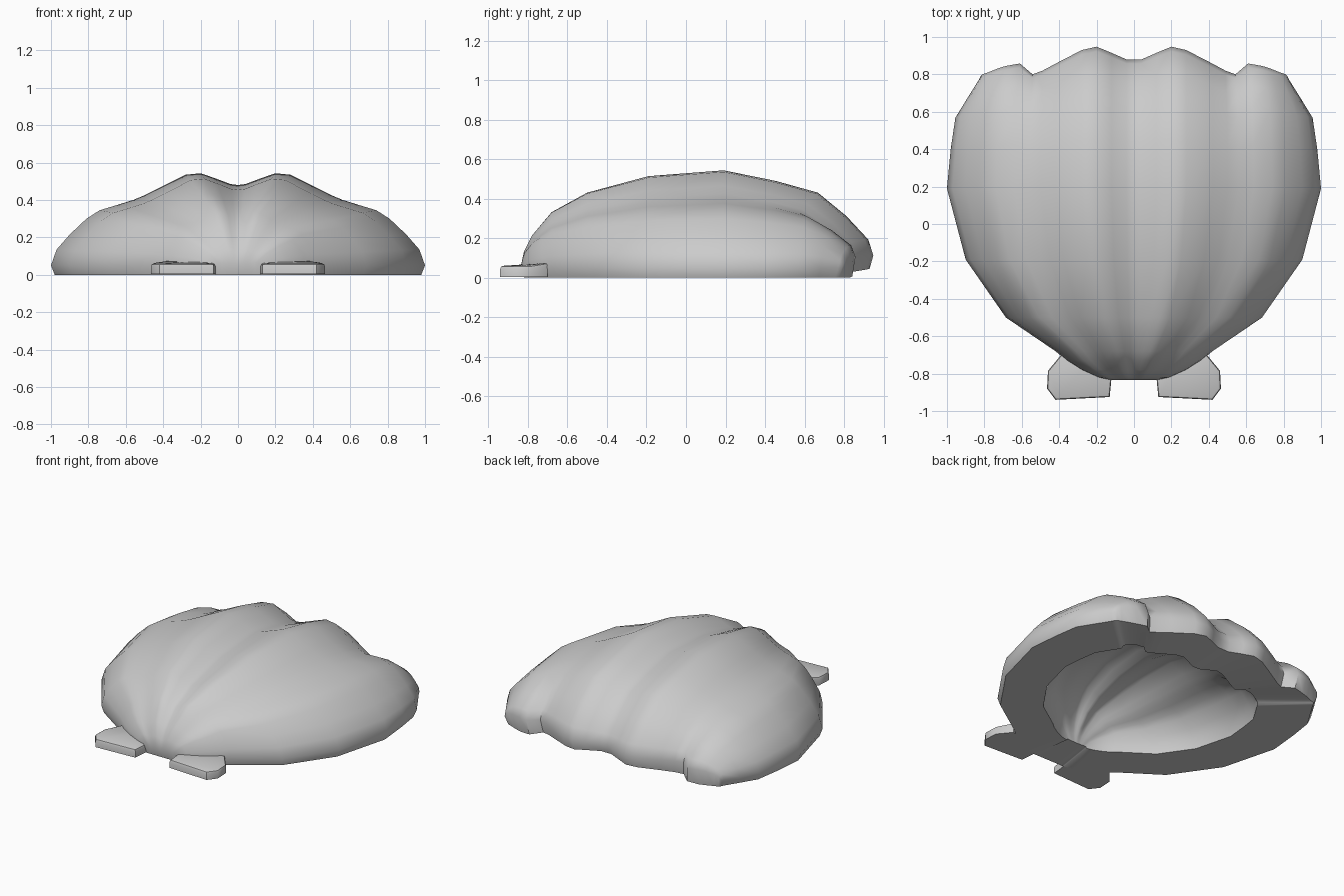
import bpy, bmesh, math

if "Cube" in bpy.data.objects:
    bpy.data.objects.remove(bpy.data.objects["Cube"])

# Half cross-section of the ribbed dome: (u, height at the widest row, y of the back edge)
HALF = [(0, .48, .88), (.04, .485, .88), (.12, .515, .915), (.2, .543, .948), (.28, .535, .93),
        (.42, .465, .86), (.5, .425, .82), (.56, .40, .80), (.64, .375, .858), (.74, .345, .845),
        (.81, .30, .83), (.9, .215, .81), (.97, .135, .80), (1, .05, .79)]
SECTION = [(-u, z, y) for u, z, y in HALF[:0:-1]] + HALF
# Rows from hinge to widest part: (y, half width, crest height)
FRONT = [(-.835, .12, .06), (-.82, .19, .13), (-.78, .28, .21), (-.73, .36, .27), (-.68, .42, .33),
         (-.5, .685, .43), (-.19, .90, .515), (.19, 1.0, .545)]
# Rows from widest part to back edge: (fraction, half width, crest height)
BACK = [(.35, .98, .49), (.63, .955, .43), (.82, .885, .31), (.967, .83, .19), (1, .82, .11)]


def dome_point(u, p, y_end, row, back):
    t, w, h = row
    ratio = ((h - .05) / .495) ** (1 - .4 * u * u)
    z = .05 + (p - .05) * ratio
    if not back:
        return u * w, t, z
    return u - (1 - w) * u * abs(u) ** 3, .19 + t * (y_end - .19), z


def shade(obj, angle):
    bpy.ops.object.select_all(action='DESELECT')
    bpy.context.view_layer.objects.active = obj
    obj.select_set(True)
    bpy.ops.object.shade_smooth_by_angle(angle=math.radians(angle))


def make_object(name, bm):
    bmesh.ops.recalc_face_normals(bm, faces=bm.faces)
    mesh = bpy.data.meshes.new(name)
    bm.to_mesh(mesh)
    bm.free()
    obj = bpy.data.objects.new(name, mesh)
    bpy.context.collection.objects.link(obj)
    return obj


# Shell: outer dome, rolled rim, flat underside ring and ribbed hollow
bm = bmesh.new()
rows = [(r, False) for r in FRONT] + [(r, True) for r in BACK]
outer = [[bm.verts.new(dome_point(*s, r, b)) for s in SECTION] for r, b in rows]
inner = [[bm.verts.new((v.co.x * .67, .02 + (v.co.y - .02) * .67, (v.co.z - .05) * .72))
          for v in row] for row in outer]
for grid in (outer, inner):
    for a, b in zip(grid, grid[1:]):
        for i in range(len(a) - 1):
            bm.faces.new((a[i], a[i + 1], b[i + 1], b[i]))


def border(grid):
    return (grid[0] + [r[-1] for r in grid[1:-1]] + grid[-1][::-1]
            + [r[0] for r in grid[-2:0:-1]])


rim, hole = border(outer), border(inner)
lower = []
for v in rim:
    x, y, z = v.co
    lift = .05 * max(0, 1 - (x / .65) ** 2) if y > .78 else 0
    lower.append(bm.verts.new((x * .98, .02 + (y - .02) * .98, lift)))
for a, b in ((rim, lower), (lower, hole)):
    for i in range(len(a)):
        j = (i + 1) % len(a)
        bm.faces.new((a[i], a[j], b[j], b[i]))
shade(make_object("shell", bm), 50)

# Hinge ears: bevelled plates on both sides of the hinge
EAR = [(.12, -.82), (.13, -.925), (.42, -.94), (.465, -.88), (.46, -.785), (.39, -.70), (.22, -.72)]
for side, name in ((1, "hinge_ear_right"), (-1, "hinge_ear_left")):
    bm = bmesh.new()
    low = [bm.verts.new((side * x, y, .004)) for x, y in EAR]
    top = [bm.verts.new((side * x, y, .06 if y < -.75 else .075)) for x, y in EAR]
    bm.faces.new(low)
    bm.faces.new(top)
    for i in range(len(EAR)):
        j = (i + 1) % len(EAR)
        bm.faces.new((low[i], low[j], top[j], top[i]))
    top_edges = [e for e in bm.edges if all(v in top for v in e.verts)]
    bmesh.ops.bevel(bm, geom=top_edges, offset=.015, segments=2, affect='EDGES', profile=.5)
    shade(make_object(name, bm), 40)
